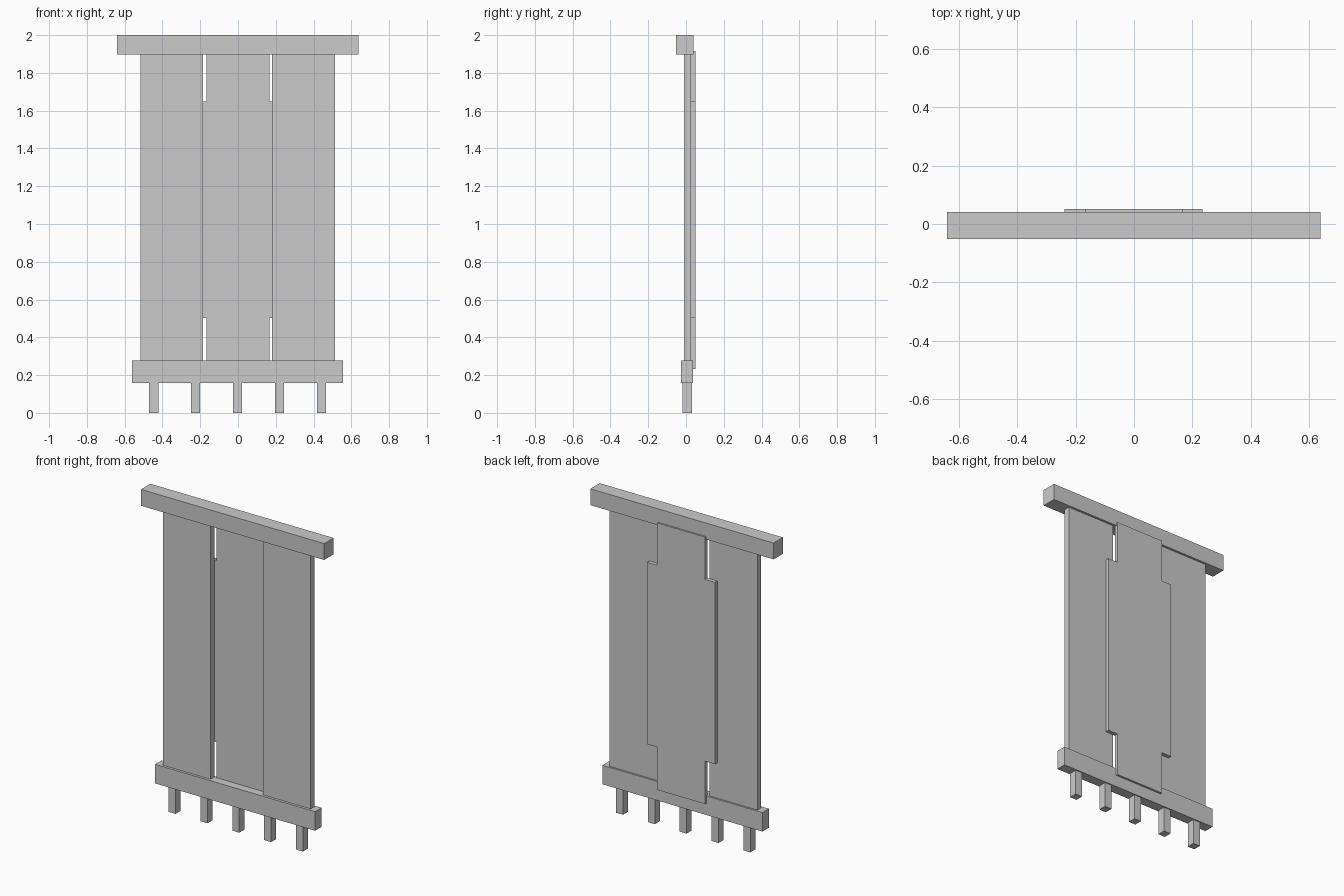
import bpy, bmesh

if "Cube" in bpy.data.objects:
    bpy.data.objects.remove(bpy.data.objects["Cube"])


def prism(name, outline, y0, y1):
    """Extrude an XZ outline from y0 to y1."""
    bm = bmesh.new()
    face = bm.faces.new([bm.verts.new((x, y0, z)) for x, z in outline])
    ext = bmesh.ops.extrude_face_region(bm, geom=[face])
    moved = [v for v in ext["geom"] if isinstance(v, bmesh.types.BMVert)]
    bmesh.ops.translate(bm, verts=moved, vec=(0, y1 - y0, 0))
    bmesh.ops.recalc_face_normals(bm, faces=bm.faces)
    mesh = bpy.data.meshes.new(name)
    bm.to_mesh(mesh)
    bm.free()
    obj = bpy.data.objects.new(name, mesh)
    bpy.context.collection.objects.link(obj)
    return obj


def box(name, x0, x1, y0, y1, z0, z1):
    return prism(name, [(x0, z0), (x1, z0), (x1, z1), (x0, z1)], y0, y1)


# Top and bottom rails
box("top_rail", -0.64, 0.638, -0.052, 0.041, 1.897, 2.0)
box("bottom_rail", -0.56, 0.556, -0.026, 0.038, 0.158, 0.278)

# Two side boards between the rails
box("left_board", -0.517, -0.184, -0.01, 0.027, 0.278, 1.897)
box("right_board", 0.181, 0.514, -0.01, 0.027, 0.278, 1.897)

# Stepped back board, narrow at both ends and wide in the middle
right_edge = [(0.166, 0.232), (0.166, 0.502), (0.235, 0.502),
              (0.235, 1.648), (0.166, 1.648), (0.166, 1.915)]
left_edge = [(-x - 0.002, z) for x, z in reversed(right_edge)]
prism("back_board", right_edge + left_edge, 0.027, 0.051)

# Row of five square feet
for i in range(5):
    cx = -0.002 + (i - 2) * 0.222
    box(f"foot_{i + 1}", cx - 0.024, cx + 0.024, -0.019, 0.031, 0.0, 0.16)
